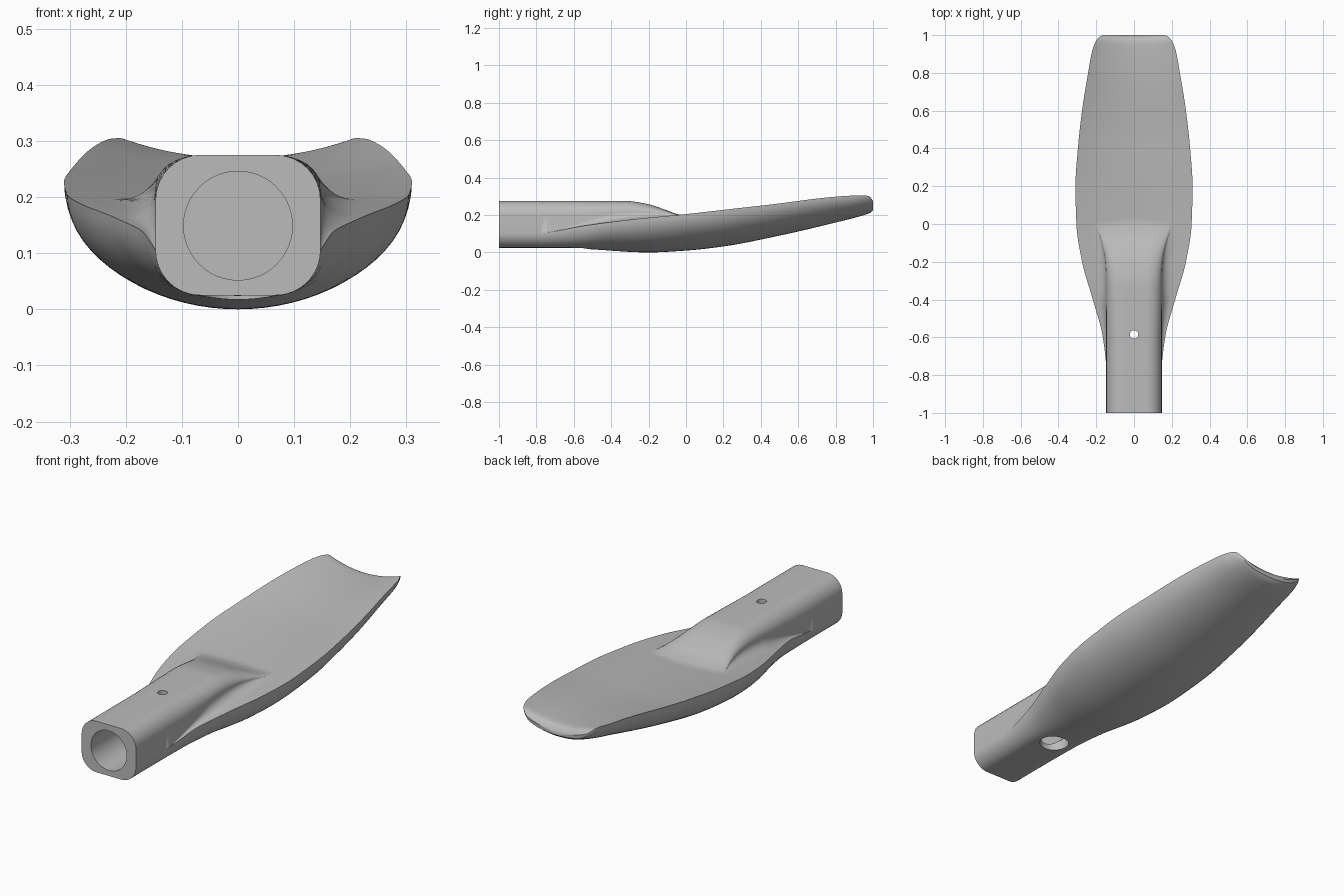
import bpy, bmesh, math
from mathutils import Matrix

cube = bpy.data.objects.get("Cube")
if cube:
    bpy.data.objects.remove(cube, do_unlink=True)

grey = bpy.data.materials.new("plain grey")
grey.use_nodes = True
grey.diffuse_color = (0.5, 0.5, 0.5, 1)
grey.node_tree.nodes["Principled BSDF"].inputs["Base Color"].default_value = (0.5, 0.5, 0.5, 1)

# Lengthwise guide curves, as (y, value)
HALF_WIDTH = [(-1, .147), (-.78, .147), (-.6, .165), (-.4, .218), (-.2, .275), (0, .305), (.2, .31),
              (.4, .297), (.6, .275), (.8, .243), (.91, .223), (.95, .21), (.985, .19), (1, .165)]
RIM = [(-1, .105), (-.78, .105), (-.55, .142), (-.3, .175), (0, .205), (.4, .25), (.95, .305), (.98, .3), (1, .275)]
BELLY = [(-1, .025), (-.7, .025), (-.53, .018), (-.2, 0), (0, .01), (.2, .032), (.5, .09),
         (.8, .16), (.96, .202), (.985, .212), (1, .225)]
DISH = [(-1, 0), (-.4, 0), (0, .013), (.95, .036), (1, .036)]
HANDLE_TOP = [(-1, .275), (-.32, .275), (-.22, .262), (-.12, .232), (-.05, .206), (.04, .188), (1, .1)]
HANDLE_WIDTH = [(-1, .147), (-.3, .147), (-.2, .152), (-.1, .17), (0, .2), (.1, .21), (1, .12)]


def guide(table, y):
    """Smooth monotone interpolation through a table."""
    n = len(table)
    slope = [(table[i + 1][1] - table[i][1]) / (table[i + 1][0] - table[i][0]) for i in range(n - 1)]

    def tangent(i):
        a, b = slope[max(i - 1, 0)], slope[min(i, n - 2)]
        return 0 if a * b <= 0 else 2 * a * b / (a + b)

    i = max(j for j in range(n - 1) if table[j][0] <= y)
    w = table[i + 1][0] - table[i][0]
    t = (y - table[i][0]) / w
    return ((2 * t**3 - 3 * t**2 + 1) * table[i][1] + (t**3 - 2 * t**2 + t) * w * tangent(i)
            + (3 * t**2 - 2 * t**3) * table[i + 1][1] + (t**3 - t**2) * w * tangent(i + 1))


def half_section(y):
    """Right half of a section: belly centre, out to the rim, back to the top centre."""
    R, rim, belly, dish = (guide(t, y) for t in (HALF_WIDTH, RIM, BELLY, DISH))
    top = guide(HANDLE_TOP, y)
    w = min(guide(HANDLE_WIDTH, y), R)
    corner = .08
    blend = min(max((y + .78) / .4, 0), 1)
    blend = blend * blend * (3 - 2 * blend)
    pts = []

    # Underside: rounded box at the handle turning into an ellipse at the blade
    N = 18
    for i in range(N + 1):
        a = math.pi / 2 * i / N
        if i < 5:
            bx, bz = (R - corner) * i / 5, belly
        else:
            b = math.pi / 2 * (i - 5) / (N - 5)
            bx, bz = R - corner + corner * math.sin(b), rim - (rim - belly) * math.cos(b)
        ex, ez = R * math.sin(a), rim - (rim - belly) * math.cos(a)
        pts.append((bx + (ex - bx) * blend, bz + (ez - bz) * blend))

    # Upper side: dished blade, fillet, handle wall, rounded corner, handle top
    def dished(x):
        return rim - dish * (1 - (x / R) ** 2)

    rise = max(top - dished(w), 1e-5)
    foot = min(.055, (R - w) * .7)
    k_foot, k_corner = min(foot / rise, .42), min(corner / rise, .55)
    upper = [(R + (w + foot - R) * i / 6, 0) for i in range(1, 7)]
    for i in range(1, 9):
        a = math.pi / 2 * i / 8
        upper.append((w + foot * (1 - math.sin(a)), k_foot * (1 - math.cos(a))))
    for i in range(0, 9):
        a = math.pi / 2 * i / 8
        upper.append((w - corner * (1 - math.cos(a)), 1 - k_corner * (1 - math.sin(a))))
    upper += [((w - corner) * (1 - i / 5), 1) for i in range(1, 6)]
    for x, k in upper:
        z = dished(x)
        pts.append((x, z + max(top - z, 0) * k))
    return pts


# Body: handle and blade lofted as one skin
ys = [-1 + .02 * i for i in range(97)] + [.935, .95, .96, .97, .978, .985, .991, .996, 1]
bm = bmesh.new()
rings = []
for y in ys:
    half = half_section(y)
    loop = half + [(-x, z) for x, z in half[-2:0:-1]]
    rings.append([bm.verts.new((x, y, z)) for x, z in loop])
count = len(rings[0])
for a, b in zip(rings, rings[1:]):
    for i in range(count):
        j = (i + 1) % count
        bm.faces.new((a[i], a[j], b[j], b[i]))
bm.faces.new(rings[0])
bm.faces.new(rings[-1])
bmesh.ops.remove_doubles(bm, verts=bm.verts, dist=.0002)
bmesh.ops.recalc_face_normals(bm, faces=bm.faces)
mesh = bpy.data.meshes.new("handle_and_blade")
bm.to_mesh(mesh)
bm.free()
body = bpy.data.objects.new("handle_and_blade", mesh)
bpy.context.collection.objects.link(body)
mesh.materials.append(grey)


def cut(name, radius, start, end, axis):
    """Drill a round hole from start to end along y or z."""
    turn = Matrix.Rotation(math.pi / 2, 4, 'X') if axis == 'y' else Matrix()
    mid = [(s + e) / 2 for s, e in zip(start, end)]
    depth = max(abs(s - e) for s, e in zip(start, end))
    b = bmesh.new()
    bmesh.ops.create_cone(b, cap_ends=True, segments=48, radius1=radius, radius2=radius,
                          depth=depth, matrix=Matrix.Translation(mid) @ turn)
    m = bpy.data.meshes.new(name)
    b.to_mesh(m)
    b.free()
    m.materials.append(grey)
    ob = bpy.data.objects.new(name, m)
    bpy.context.collection.objects.link(ob)
    ob.hide_render = True
    mod = body.modifiers.new(name, 'BOOLEAN')
    mod.operation, mod.solver, mod.object = 'DIFFERENCE', 'EXACT', ob
    bpy.context.view_layer.objects.active = body
    bpy.ops.object.modifier_apply(modifier=name)
    bpy.data.objects.remove(ob, do_unlink=True)


# Socket, pin hole and wider access hole below
cut("socket_cutter", .097, (0, -1.1, .149), (0, -.4, .149), 'y')
cut("pin_hole_cutter", .022, (0, -.585, .15), (0, -.585, .4), 'z')
cut("access_hole_cutter", .068, (0, -.585, -.1), (0, -.585, .12), 'z')

bpy.ops.object.select_all(action='DESELECT')
body.select_set(True)
bpy.context.view_layer.objects.active = body
bpy.ops.object.shade_smooth_by_angle(angle=math.radians(40))
